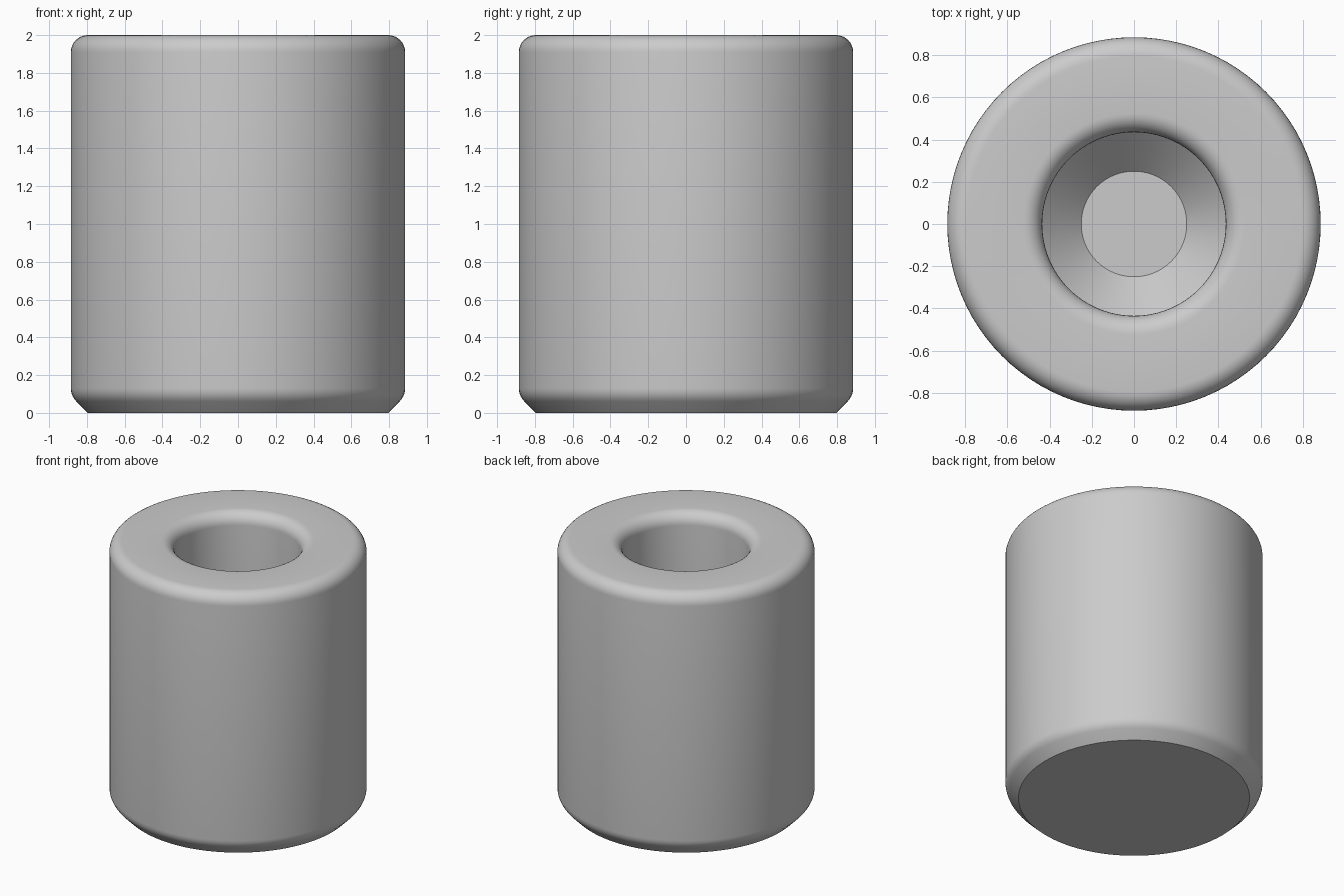
import bpy, bmesh, math

cube = bpy.data.objects.get("Cube")
if cube:
    bpy.data.objects.remove(cube, do_unlink=True)

SIDES = 96
OUTER, BORE, TIP = 0.885, 0.435, 0.25   # radii
ROUND = 0.09                            # top edge rounding
CONE_TOP = 1.0                          # height where the bore starts to narrow


def arc(cx, cz, radius, start, end, steps=8):
    """Points of a circular arc, angles in degrees."""
    angles = [math.radians(start + (end - start) * i / steps) for i in range(steps + 1)]
    return [(cx + radius * math.cos(a), cz + radius * math.sin(a)) for a in angles]


# Cross-section from the centre of the base, up the outside and down the bore
BLEND = 0.1
blend_z = OUTER - 0.795 + BLEND * math.tan(math.radians(22.5))
profile = [(0, 0), (0.795, 0)]
profile += arc(OUTER - BLEND, blend_z, BLEND, -45, 0, 5)
profile += arc(OUTER - ROUND, 2 - ROUND, ROUND, 0, 90)
profile += arc(BORE + ROUND, 2 - ROUND, ROUND, 90, 180)
profile += [(BORE, CONE_TOP), (TIP, CONE_TOP - (BORE - TIP)), (0, CONE_TOP - (BORE - TIP))]

# Turn the cross-section around the upright axis
bm = bmesh.new()
verts = [bm.verts.new((r, 0, z)) for r, z in profile]
edges = [bm.edges.new(pair) for pair in zip(verts, verts[1:])]
bmesh.ops.spin(bm, geom=verts + edges, cent=(0, 0, 0), axis=(0, 0, 1),
               angle=math.tau, steps=SIDES, use_merge=True)
bmesh.ops.remove_doubles(bm, verts=bm.verts, dist=0.0001)
bmesh.ops.recalc_face_normals(bm, faces=bm.faces)
mesh = bpy.data.meshes.new("bored_cylinder")
bm.to_mesh(mesh)
bm.free()

body = bpy.data.objects.new("bored_cylinder", mesh)
bpy.context.collection.objects.link(body)

# Plain grey material
grey = bpy.data.materials.new("light_grey")
grey.use_nodes = True
colour = (0.6, 0.6, 0.6, 1)
grey.diffuse_color = colour
grey.node_tree.nodes["Principled BSDF"].inputs["Base Color"].default_value = colour
mesh.materials.append(grey)

# Smooth walls, crisp base and bore edges
bpy.ops.object.select_all(action='DESELECT')
body.select_set(True)
bpy.context.view_layer.objects.active = body
bpy.ops.object.shade_smooth_by_angle(angle=math.radians(30))
